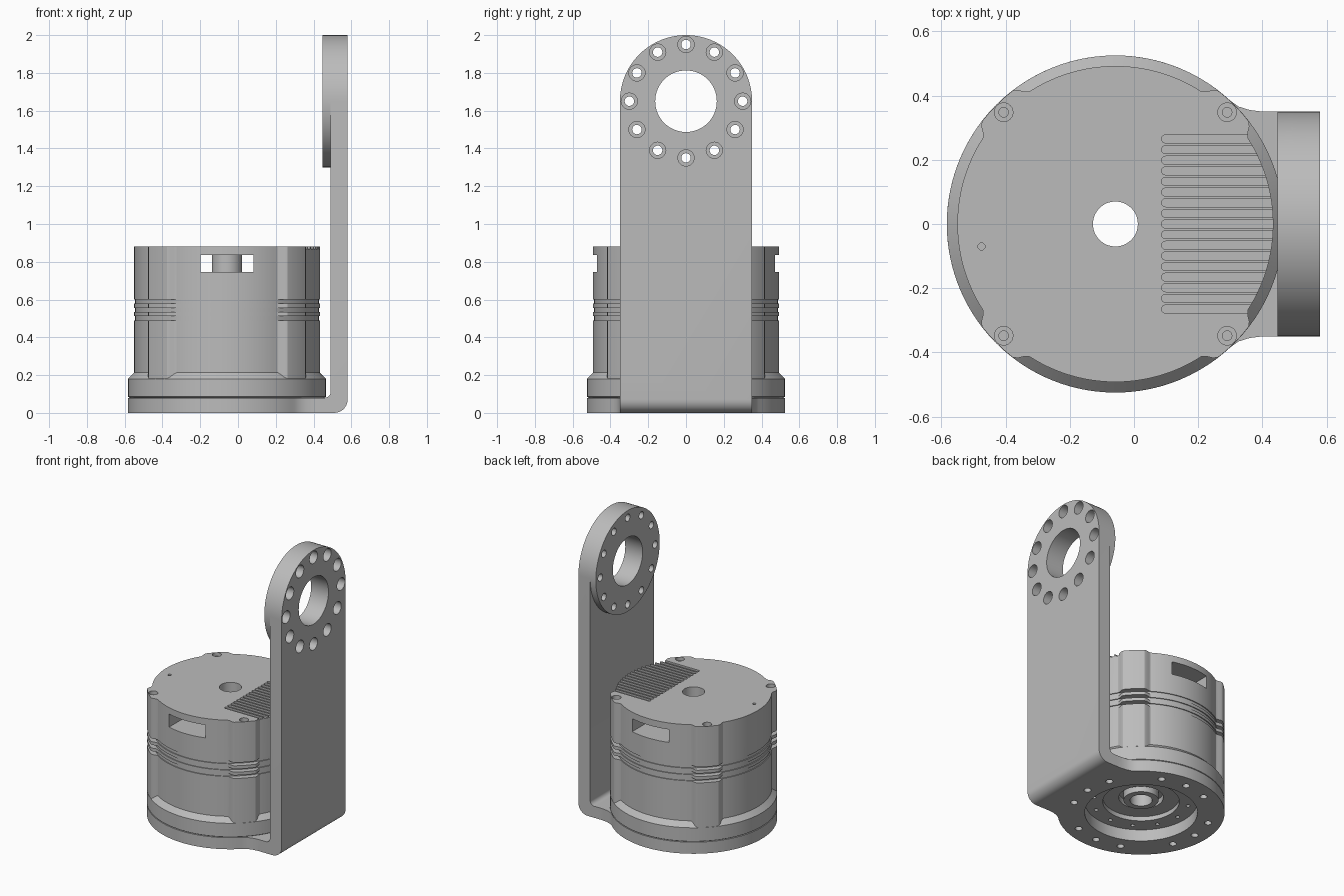
import bpy, bmesh
from math import sin, cos, radians, pi

if "Cube" in bpy.data.objects:
    bpy.data.objects.remove(bpy.data.objects["Cube"])

grey = bpy.data.materials.new("plain grey")
grey.use_nodes = True
grey.diffuse_color = (0.5, 0.5, 0.5, 1)
grey.node_tree.nodes["Principled BSDF"].inputs["Base Color"].default_value = (0.5, 0.5, 0.5, 1)

CX = -0.058      # motor axis
R = 0.525        # flange radius
AXES = {"x": lambda a, b, h: (h, a, b),
        "y": lambda a, b, h: (a, h, b),
        "z": lambda a, b, h: (a, b, h)}


def circle(a, b, r, n=32):
    return [(a + r * cos(2 * pi * i / n), b + r * sin(2 * pi * i / n)) for i in range(n)]


def arc(a, b, r, start, end, n):
    return [(a + r * cos(radians(start + (end - start) * i / n)),
             b + r * sin(radians(start + (end - start) * i / n))) for i in range(n + 1)]


def box(a0, b0, a1, b1):
    return [(a0, b0), (a1, b0), (a1, b1), (a0, b1)]


def solid(name, prisms):
    """One object from outlines, each extruded along an axis from lo to hi."""
    bm = bmesh.new()
    for pts, lo, hi, axis in prisms:
        low = [bm.verts.new(AXES[axis](a, b, lo)) for a, b in pts]
        high = [bm.verts.new(AXES[axis](a, b, hi)) for a, b in pts]
        bm.faces.new(low)
        bm.faces.new(high)
        for i in range(len(pts)):
            j = (i + 1) % len(pts)
            bm.faces.new((low[i], low[j], high[j], high[i]))
    return finish(name, bm)


def lathe(name, profile, n=96):
    """Closed (radius, z) profile turned around the motor axis."""
    bm = bmesh.new()
    rings = [[bm.verts.new((x, y, z)) for x, y in circle(CX, 0, r, n)] for r, z in profile]
    for k, ring in enumerate(rings):
        nxt = rings[(k + 1) % len(rings)]
        for i in range(n):
            j = (i + 1) % n
            bm.faces.new((ring[i], ring[j], nxt[j], nxt[i]))
    return finish(name, bm)


def finish(name, bm):
    bmesh.ops.recalc_face_normals(bm, faces=bm.faces)
    mesh = bpy.data.meshes.new(name)
    bm.to_mesh(mesh)
    bm.free()
    mesh.materials.append(grey)
    ob = bpy.data.objects.new(name, mesh)
    bpy.context.collection.objects.link(ob)
    return ob


def boolean(ob, other, op="DIFFERENCE"):
    mod = ob.modifiers.new("bool", "BOOLEAN")
    mod.operation, mod.solver, mod.object = op, "EXACT", other
    bpy.context.view_layer.update()
    mesh = bpy.data.meshes.new_from_object(ob.evaluated_get(bpy.context.evaluated_depsgraph_get()))
    ob.modifiers.clear()
    ob.data = mesh
    bpy.data.objects.remove(other)


def cut(ob, *prisms):
    boolean(ob, solid("cutter", prisms))


# Bracket: bent strip with a rounded top
profile = ([(0.3, 0), (0.51, 0)] + arc(0.51, 0.07, 0.07, -90, 0, 8)[1:] + [(0.58, 2.1), (0.49, 2.1)]
           + arc(0.46, 0.11, 0.03, 0, -90, 6) + [(0.3, 0.08)])
bracket = solid("bracket", [(profile, -0.35, 0.35, "y")])
tab = [(-0.35, -0.1), (0.35, -0.1)] + arc(0, 1.65, 0.35, 0, 180, 48)
boolean(bracket, solid("tab", [(tab, 0, 0.7, "x")]), "INTERSECT")

# Round mounting plate blended into the strip
plate = (arc(CX, 0, R, 47, 313, 90) + [(0.325, -0.366), (0.36, -0.355), (0.40, -0.35), (0.44, -0.35),
         (0.44, 0.35), (0.40, 0.35), (0.36, 0.355), (0.325, 0.366)])
boolean(bracket, solid("plate", [(plate, 0, 0.08, "z")]), "UNION")

# Boss at the top of the arm, with its bore and bolt circle
boolean(bracket, solid("boss", [(circle(0, 1.65, 0.35, 96), 0.447, 0.58, "x")]), "UNION")
bolts = [(0.3 * cos(radians(a)), 1.65 + 0.3 * sin(radians(a))) for a in range(0, 360, 30)]
cut(bracket, (circle(0, 1.65, 0.163, 64), 0.4, 0.7, "x"),
    *[(circle(a, b, 0.025, 20), 0.4, 0.7, "x") for a, b in bolts])
cut(bracket, *[(circle(a, b, 0.043, 24), 0.515, 0.7, "x") for a, b in bolts])

# Opening and screw holes in the mounting plate
plate_holes = [(CX + 0.44 * cos(radians(q + d)), 0.44 * sin(radians(q + d)))
               for q in range(0, 360, 90) for d in (-23, 0, 23)]
cut(bracket, (circle(CX, 0, 0.354, 80), -0.1, 0.2, "z"),
    *[(circle(a, b, 0.023, 20), -0.1, 0.07, "z") for a, b in plate_holes])


# Motor housing: round body with four raised ears
def body_radius(deg):
    off = abs((deg % 90) - 45)
    t = min(1, max(0, (12 - off) / 4.5))
    return 0.492 + (R - 0.001 - 0.492) * t * t * (3 - 2 * t)


outline = [(CX + body_radius(d) * cos(radians(d)), body_radius(d) * sin(radians(d)))
           for d in [i * 1.5 for i in range(240)]]
housing = solid("motor_housing", [(outline, 0.1, 0.88, "z")])

# Cooling grooves around the ears
for z in (0.49, 0.534, 0.578):
    boolean(housing, lathe("groove", [(0.486, z), (0.6, z), (0.6, z + 0.022), (0.486, z + 0.022)]))

# Connector windows through the front and back, with the shaft tube inside
cut(housing, (box(CX - 0.14, 0.745, CX + 0.14, 0.835), -0.7, 0.7, "y"))
boolean(housing, solid("tube", [(circle(CX, 0, 0.08, 48), 0.7, 0.86, "z")]), "UNION")

# Vent slots, index dimple and ear screw holes in the lid
slots = []
for i in range(-8, 9):
    y = i * 0.0331
    slots.append(([(0.55, y - 0.0125)] + [(0.55, y + 0.0125)]
                  + arc(0.098, y, 0.0125, 90, 270, 8), 0.868, 0.95, "z"))
ears = [(CX + sx * 0.348, sy * 0.348) for sx in (-1, 1) for sy in (-1, 1)]
cut(housing, *slots)
cut(housing, (circle(-0.475, -0.07, 0.011, 16), 0.865, 0.95, "z"),
    *[(circle(a, b, 0.029, 24), 0.855, 0.95, "z") for a, b in ears])
cut(housing, *[(circle(a, b, 0.015, 16), 0.82, 0.95, "z") for a, b in ears])
cut(housing, (circle(CX, 0, 0.07, 48), 0.0, 1.0, "z"))

# Motor flange with chamfered ledge and stepped output face
flange = lathe("motor_flange", [(0.07, 0.15), (0.14, 0.15), (0.14, 0.11), (0.24, 0.11), (0.24, 0.08),
                                (0.515, 0.08), (R, 0.086), (R, 0.18), (0.490, 0.215), (0.07, 0.215)])
cut(flange, *[(circle(CX + 0.3 * cos(radians(a)), 0.3 * sin(radians(a)), 0.013, 16), 0, 0.12, "z")
              for a in range(0, 360, 30)])
# Clear the space inside the housing taken by the output face
cut(housing, (circle(CX, 0, 0.4, 64), 0.0, 0.2, "z"))

# Output hub collar
lathe("output_hub", [(0.07, 0.09), (0.11, 0.09), (0.11, 0.16), (0.07, 0.16)], 64)

for ob in bpy.context.collection.objects:
    if ob.type == "MESH" and grey.name in ob.data.materials:
        bpy.ops.object.select_all(action="DESELECT")
        ob.select_set(True)
        bpy.context.view_layer.objects.active = ob
        bpy.ops.object.shade_smooth_by_angle(angle=radians(30))
